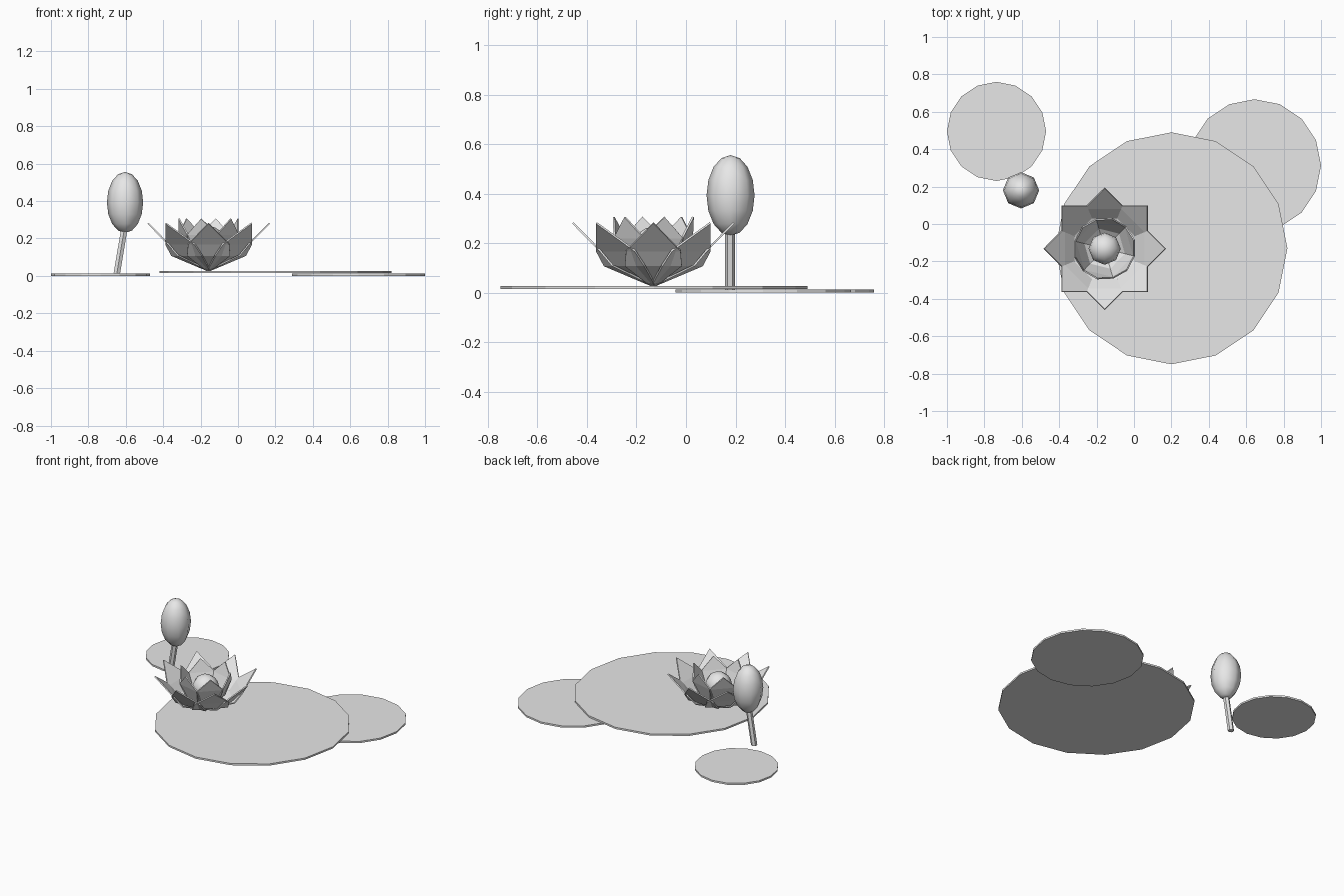
import bpy, bmesh, math
from mathutils import Vector, Matrix

if "Cube" in bpy.data.objects:
    bpy.data.objects.remove(bpy.data.objects["Cube"])

grey = bpy.data.materials.new("pale_grey")
grey.diffuse_color = (0.8, 0.8, 0.8, 1)
grey.use_nodes = True
grey.node_tree.nodes["Principled BSDF"].inputs["Base Color"].default_value = grey.diffuse_color


def finish(bm, name, smooth=False):
    bmesh.ops.recalc_face_normals(bm, faces=bm.faces)
    me = bpy.data.meshes.new(name)
    bm.to_mesh(me)
    bm.free()
    me.materials.append(grey)
    for p in me.polygons:
        p.use_smooth = smooth
    ob = bpy.data.objects.new(name, me)
    bpy.context.collection.objects.link(ob)
    return ob


def pad(name, x, y, z, r, h=0.012):
    bm = bmesh.new()
    bmesh.ops.create_cone(bm, cap_ends=True, segments=16, radius1=r, radius2=r,
                          depth=h, matrix=Matrix.Translation((x, y, z + h / 2)))
    finish(bm, name)


def ball(name, loc, r, rz):
    bm = bmesh.new()
    bmesh.ops.create_uvsphere(bm, u_segments=8, v_segments=8, radius=1,
                              matrix=Matrix.Translation(loc) @ Matrix.Diagonal((r, r, rz, 1)))
    finish(bm, name, True)


def petals(name, centre, count, start, rows):
    """Ring of petals; rows hold radius, height and half width, ending in a tip."""
    bm = bmesh.new()
    for i in range(count):
        rot = Matrix.Translation(centre) @ Matrix.Rotation(start + i * math.tau / count, 4, 'Z')
        pairs = []
        for r, z, w in rows[:-1]:
            pairs.append([bm.verts.new(rot @ Vector((r, s * w, z))) for s in (-1, 1)])
        for a, b in zip(pairs, pairs[1:]):
            bm.faces.new((a[0], b[0], b[1], a[1]))
        r, z, _ = rows[-1]
        tip = bm.verts.new(rot @ Vector((r, 0, z)))
        bm.faces.new((pairs[-1][0], tip, pairs[-1][1]))
    ob = finish(bm, name)
    mod = ob.modifiers.new("thickness", 'SOLIDIFY')
    mod.thickness = 0.008
    mod.offset = 0


# floating leaves
pad("large_leaf", 0.2, -0.13, 0.015, 0.62)
pad("right_leaf", 0.645, 0.312, 0, 0.355)
pad("left_leaf", -0.735, 0.495, 0, 0.265)

# open flower
centre = (-0.157, -0.132, 0)
petals("outer_petals", centre, 8, 0,
       [(0.0, 0.03, 0.012), (0.165, 0.11, 0.115), (0.215, 0.17, 0.11), (0.325, 0.282, 0)])
petals("inner_petals", centre, 6, math.radians(16),
       [(0.01, 0.045, 0.012), (0.10, 0.12, 0.07), (0.14, 0.22, 0.085), (0.165, 0.306, 0)])
ball("flower_heart", (-0.157, -0.132, 0.18), 0.086, 0.086)

# closed bud on a leaning stem
ball("bud", (-0.604, 0.18, 0.393), 0.097, 0.163)
bm = bmesh.new()
rings = []
for x, z in ((-0.648, 0.012), (-0.608, 0.25)):
    rings.append([bm.verts.new((x + 0.02 * math.sin(k * math.tau / 6),
                                0.177 + 0.02 * math.cos(k * math.tau / 6), z)) for k in range(6)])
for k in range(6):
    n = (k + 1) % 6
    bm.faces.new((rings[0][k], rings[0][n], rings[1][n], rings[1][k]))
for ring in rings:
    bm.faces.new(ring)
finish(bm, "bud_stem")
